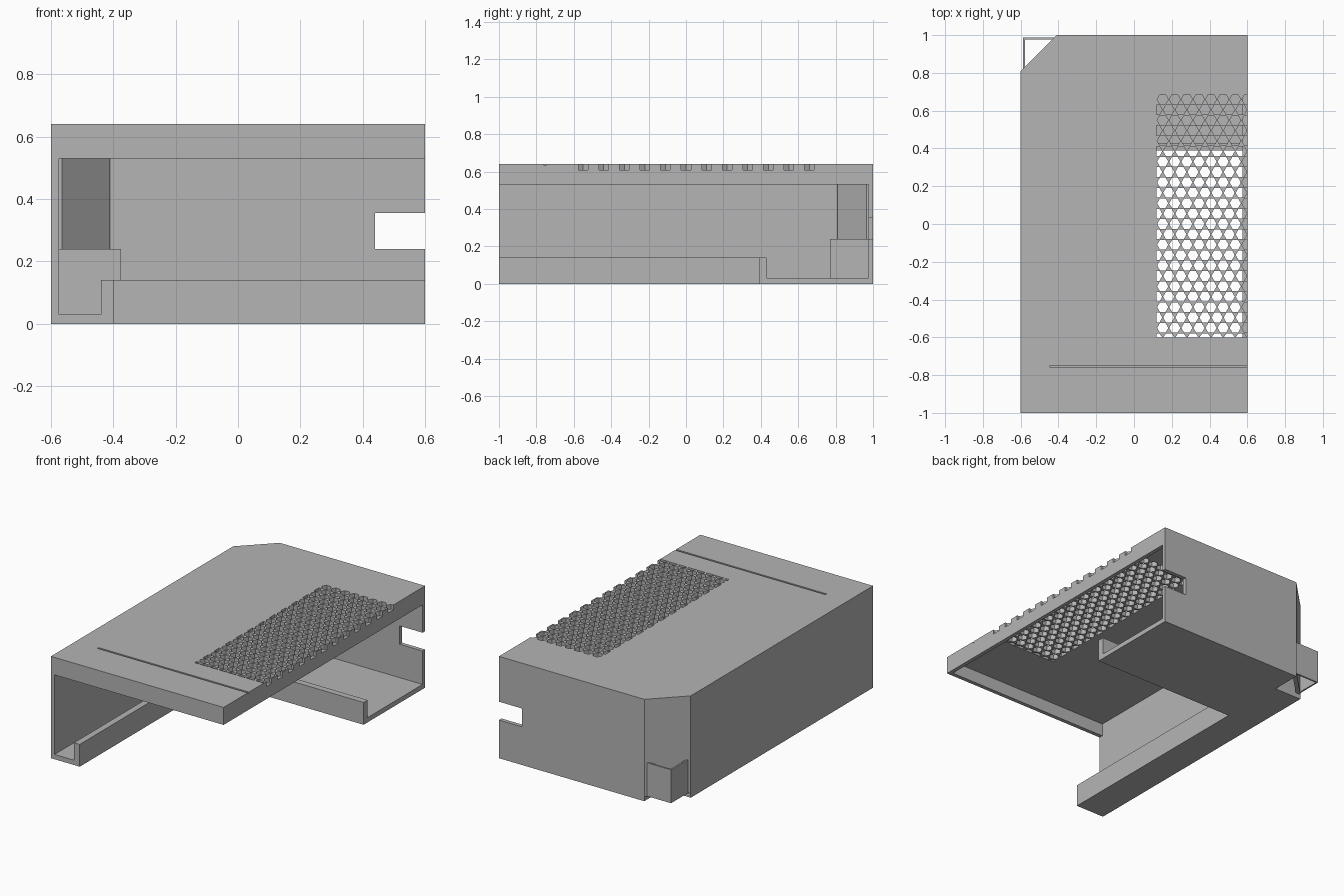
import bpy, bmesh, math
from mathutils import Vector

cube = bpy.data.objects.get("Cube")
if cube:
    bpy.data.objects.remove(cube, do_unlink=True)

GREY = (0.46, 0.46, 0.46, 1)
mat = bpy.data.materials.new("plain grey")
mat.use_nodes = True
mat.diffuse_color = GREY
bsdf = mat.node_tree.nodes["Principled BSDF"]
bsdf.inputs["Base Color"].default_value = GREY
bsdf.inputs["Roughness"].default_value = 0.7


def add_prism(bm, outline, lo, hi, axis="z"):
    """Extrude an outline: in plan (axis z) or in elevation (axis y)."""
    place = (lambda a, b: (a, b, lo)) if axis == "z" else (lambda a, b: (a, lo, b))
    face = bm.faces.new([bm.verts.new(place(a, b)) for a, b in outline])
    ext = bmesh.ops.extrude_face_region(bm, geom=[face])
    step = Vector((0, 0, hi - lo)) if axis == "z" else Vector((0, hi - lo, 0))
    bmesh.ops.translate(bm, vec=step, verts=[v for v in ext["geom"] if isinstance(v, bmesh.types.BMVert)])


def finish(bm, name):
    bmesh.ops.recalc_face_normals(bm, faces=bm.faces)
    mesh = bpy.data.meshes.new(name)
    bm.to_mesh(mesh)
    bm.free()
    mesh.materials.append(mat)
    obj = bpy.data.objects.new(name, mesh)
    bpy.context.scene.collection.objects.link(obj)
    return obj


def prism(name, outline, lo, hi, axis="z"):
    bm = bmesh.new()
    add_prism(bm, outline, lo, hi, axis)
    return finish(bm, name)


def rect(x0, x1, y0, y1):
    return [(x0, y0), (x1, y0), (x1, y1), (x0, y1)]


W, D, H = 0.6, 1.0, 0.64      # half width, half depth, height
T = 0.025                     # wall thickness
CEIL = 0.61                   # underside of the top plate
CX, CY = -0.41, 0.81          # ends of the cut-off corner

# Top plate with the cut-off corner
top = prism("top_plate", [(-W, -D), (W, -D), (W, D), (CX, D), (-W, CY)], CEIL, H)

# Rims hanging below the open sides
prism("front_rim", rect(-W, W, -D, -D + T), 0.53, CEIL)
prism("side_rim", rect(W - T, W, -D + T, D - T), 0.53, CEIL)

# Walls, the back one with a notch at its free edge
prism("side_wall", rect(-W, -W + T, -D, CY), 0, CEIL)
prism("back_wall", [(CX, 0), (W, 0), (W, 0.24), (0.44, 0.24), (0.44, 0.355),
                    (W, 0.355), (W, CEIL), (CX, CEIL)], D - T, D, "y")
prism("corner_wall", [(-W, CY), (CX, D), (CX, D - T * 1.4), (-W + T * 1.4, CY)], 0.03, CEIL)

# L-shaped floor and its raised lip
prism("floor", [(-W, -D), (-0.4, -D), (-0.4, 0.39), (W, 0.39), (W, D),
                (CX, D), (CX, CY), (-W, CY)], 0, 0.03)
prism("floor_lip", [(-0.44, -D), (-0.4, -D), (-0.4, 0.39), (W, 0.39),
                    (W, 0.43), (-0.44, 0.43)], 0.03, 0.14)

# Square corner socket: inner walls, inner cover and thin outer shell
prism("socket_inner_wall", [(-W + T, 0.77), (-0.375, 0.77), (-0.375, D - T),
                            (CX, D - T), (CX, CY), (-W + T, CY)], 0.03, 0.24)
prism("socket_cover", [(-W + T, CY), (CX, CY), (CX, D - T)], 0.22, 0.24)
prism("socket_shell", [(-0.588, CY), (-0.588, 0.988), (CX, 0.988), (CX, 0.978),
                       (-0.578, 0.978), (-0.578, CY)], 0.03, 0.24)

# Cutter: staggered hexagonal vents and a thin groove
bm = bmesh.new()
PITCH, ROW, R = 0.064, 0.055, 0.0295
X0, Y0 = 0.12, -0.6
for row in range(24):
    cy = -0.605 + ROW * row
    shift = 0 if row % 2 else PITCH / 2
    for col in range(8):
        cx = W - shift - PITCH * col
        pts = []
        for k in range(6):
            a = math.radians(60 * k)
            p = (round(max(X0, cx + R * math.cos(a)), 5), round(max(Y0, cy + R * math.sin(a)), 5))
            if p not in pts:
                pts.append(p)
        add_prism(bm, pts, CEIL - 0.02, H + 0.02)
add_prism(bm, rect(-0.445, W + 0.02, -0.76, -0.748), H - 0.008, H + 0.02)
cutter = finish(bm, "vent_cutter")
cutter.hide_render = True
cutter.hide_viewport = True
cutter.display_type = "WIRE"

cut = top.modifiers.new("vents", "BOOLEAN")
cut.operation = "DIFFERENCE"
cut.solver = "EXACT"
cut.object = cutter
